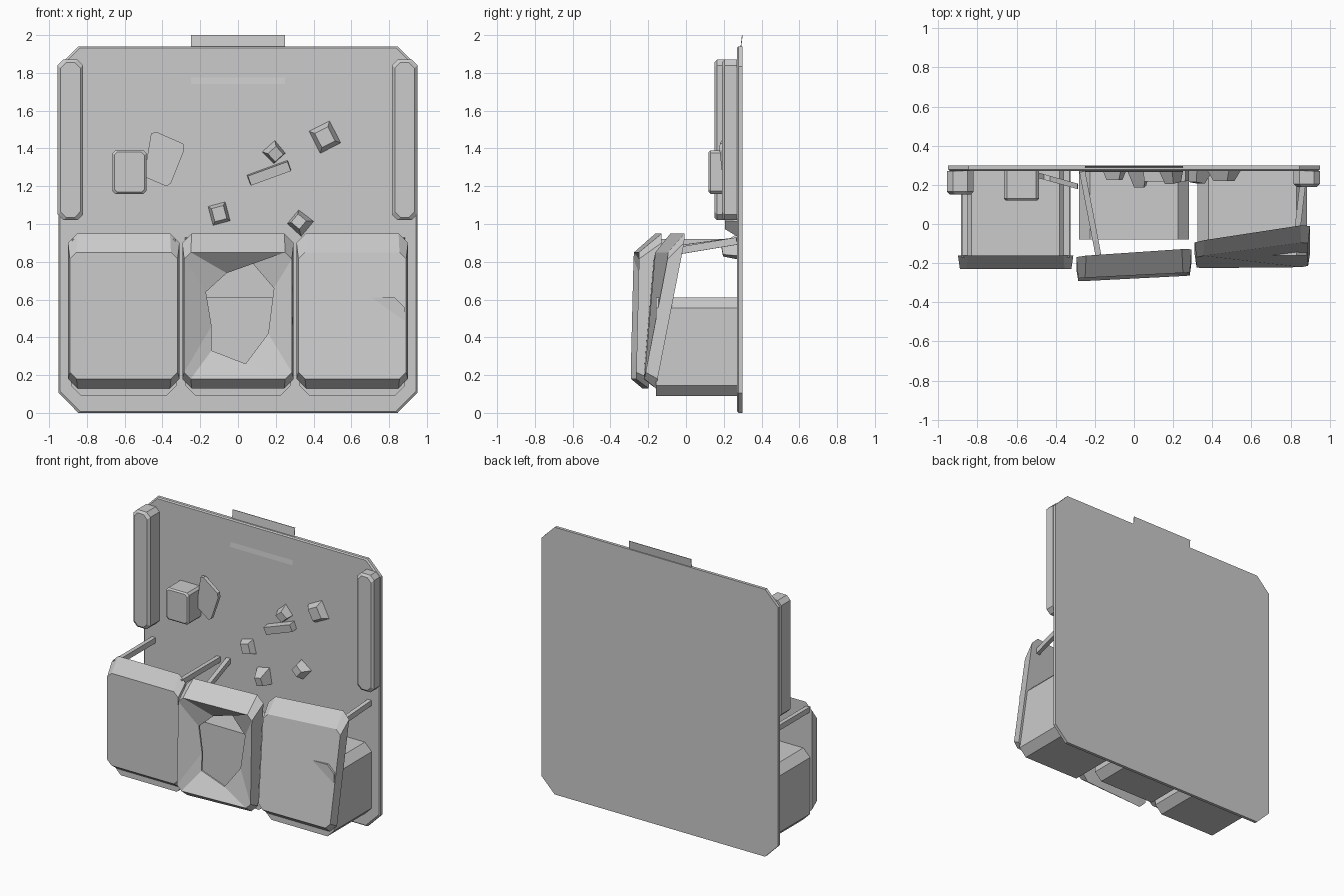
import bpy, bmesh, math
from mathutils import Vector, Matrix

old = bpy.data.objects.get("Cube")
if old:
    bpy.data.objects.remove(old, do_unlink=True)

COLOUR = (0.6, 0.6, 0.6, 1)
grey = bpy.data.materials.new("plain_grey")
grey.use_nodes = True
grey.diffuse_color = COLOUR
grey.node_tree.nodes["Principled BSDF"].inputs["Base Color"].default_value = COLOUR

WALL = 0.27  # front face of the board


def finish(name, bm):
    bmesh.ops.recalc_face_normals(bm, faces=bm.faces)
    mesh = bpy.data.meshes.new(name)
    bm.to_mesh(mesh)
    bm.free()
    mesh.materials.append(grey)
    obj = bpy.data.objects.new(name, mesh)
    bpy.context.collection.objects.link(obj)
    return obj


def octagon(x0, x1, z0, z1, c):
    """Rectangle with cut corners, as (x, z) pairs."""
    return [(x1, z0 + c), (x1, z1 - c), (x1 - c, z1), (x0 + c, z1),
            (x0, z1 - c), (x0, z0 + c), (x0 + c, z0), (x1 - c, z0)]


def loft(name, rings, closed=False):
    """Bridge equal rings of points; cap the ends, or join last to first."""
    bm = bmesh.new()
    vs = [[bm.verts.new(p) for p in ring] for ring in rings]
    pairs = list(zip(vs, vs[1:]))
    if closed:
        pairs.append((vs[-1], vs[0]))
    else:
        bm.faces.new(vs[0])
        bm.faces.new(vs[-1])
    n = len(vs[0])
    for a, b in pairs:
        for i in range(n):
            j = (i + 1) % n
            bm.faces.new((a[i], a[j], b[j], b[i]))
    return finish(name, bm)


def at_depth(outline, y):
    return [(x, y, z) for x, z in outline]


def slab(name, x0, x1, z0, z1, cut, back, front, bevel):
    """Cut-corner block with a bevelled front edge."""
    outer = octagon(x0, x1, z0, z1, cut)
    inner = octagon(x0 + bevel, x1 - bevel, z0 + bevel, z1 - bevel, cut)
    return loft(name, [at_depth(outer, back), at_depth(outer, front + bevel),
                       at_depth(inner, front)])


def lid_rings(cx, back, front):
    """Back and front outlines; depth functions take side (-1..1) and height (0..1)."""
    def place(outline, depth):
        return [(x, depth((x - cx) / 0.295, (z - 0.13) / 0.82), z) for x, z in outline]
    rim = octagon(cx - 0.295, cx + 0.295, 0.13, 0.95, 0.05)
    face = octagon(cx - 0.285, cx + 0.285, 0.18, 0.85, 0.035)
    return place(rim, back), place(face, front)


def bar(name, start, end, width):
    a, b = Vector(start), Vector(end)
    d = b - a
    bm = bmesh.new()
    bmesh.ops.create_cube(bm, size=1)
    bm.transform(Matrix.Translation((a + b) / 2) @ d.to_track_quat('Y', 'Z').to_matrix().to_4x4()
                 @ Matrix.Diagonal((width, d.length, width * 1.3, 1)))
    return finish(name, bm)


def chunk(name, x, z, w, h, depth, turn, taper, tilt=0):
    """Tapered rubble block stuck on the board."""
    bm = bmesh.new()
    bmesh.ops.create_cube(bm, size=1)
    for v in bm.verts:
        if v.co.y < 0:
            v.co.x *= taper
            v.co.z *= taper
    bm.transform(Matrix.Translation((x, WALL - depth / 2 + 0.01, z))
                 @ Matrix.Rotation(math.radians(-turn), 4, 'Y')
                 @ Matrix.Rotation(math.radians(tilt), 4, 'X')
                 @ Matrix.Diagonal((w, depth, h, 1)))
    return finish(name, bm)


# Back board and the leaning tab on its top edge
slab("back_board", -0.95, 0.95, 0, 1.94, 0.105, 0.30, WALL, 0.008)
loft("top_tab", [[(x, y + off, z) for x, y, z in
                  [(-0.25, 0.266, 1.74), (0.25, 0.266, 1.74),
                   (0.25, 0.296, 2.0), (-0.25, 0.296, 2.0)]] for off in (0, 0.004)])

# Side pads
slab("right_pad", -0.955, -0.82, 1.02, 1.87, 0.03, WALL, 0.15, 0.015)
slab("left_pad", 0.815, 0.95, 1.02, 1.87, 0.03, WALL, 0.19, 0.015)

# Three bins
for name, cx, front in (("right_bin", -0.605, -0.16), ("middle_bin", 0, -0.08),
                        ("left_bin", 0.605, -0.16)):
    outline = octagon(cx - 0.28, cx + 0.28, 0.09, 0.61, 0.055)
    loft(name, [at_depth(outline, WALL), at_depth(outline, front)])

# Closed lid, and the lid that is twisted back at one top corner
loft("right_lid", lid_rings(-0.605, lambda s, t: -0.16, lambda s, t: -0.23))
loft("left_lid", lid_rings(0.605, lambda s, t: -0.16 + t * (0.115 + 0.045 * s),
                           lambda s, t: -0.23 + t * (0.115 + 0.045 * s)))

# Broken middle lid, dented in around a ragged hole
back, face = lid_rings(0, lambda s, t: -0.215 + 0.07 * t + 0.02 * s,
                       lambda s, t: -0.28 + 0.02 * t + 0.015 * s)
hole = [(0.16, 0.42), (0.19, 0.66), (0.07, 0.80), (-0.06, 0.74),
        (-0.17, 0.64), (-0.14, 0.46), (-0.14, 0.33), (0.04, 0.26)]
torn = [(x, -0.225 + 0.04 * z + 0.05 * x, z) for x, z in hole]
torn_back = [(x, y + 0.012, z) for x, y, z in torn]
loft("middle_lid", [back, face, torn, torn_back], closed=True)

# Hinge arms
bar("right_arm_outer", (-0.865, WALL, 0.90), (-0.865, -0.17, 0.90), 0.03)
bar("right_arm_inner", (-0.345, WALL, 0.90), (-0.345, -0.17, 0.90), 0.03)
bar("middle_arm", (-0.265, WALL, 0.91), (-0.18, -0.17, 0.85), 0.03)
bar("left_arm", (0.87, WALL, 0.91), (0.835, -0.03, 0.86), 0.03)

# Control box and the bent plate beside it
slab("control_box", -0.665, -0.485, 1.16, 1.39, 0.015, WALL, 0.12, 0.01)
plate = [(-0.46, 1.48), (-0.43, 1.487), (-0.29, 1.425), (-0.285, 1.39),
         (-0.355, 1.215), (-0.38, 1.20), (-0.485, 1.245), (-0.495, 1.27)]
loft("bent_plate", [[(x, 0.235 - 0.28 * (x + 0.49) + off, z) for x, z in plate]
                    for off in (0, 0.028)])

# Rubble on the board
chunk("rubble_large", 0.46, 1.46, 0.13, 0.14, 0.06, 27, 0.6)
chunk("rubble_upper", 0.195, 1.375, 0.09, 0.09, 0.07, 42, 0.65, 10)
chunk("rubble_plank", 0.165, 1.27, 0.23, 0.055, 0.06, 20, 0.97, 6)
chunk("rubble_middle", -0.10, 1.055, 0.10, 0.11, 0.055, 15, 0.65)
chunk("rubble_side", 0.325, 1.01, 0.105, 0.105, 0.07, 50, 0.55, -8)
chunk("rubble_low", 0.03, 0.87, 0.10, 0.12, 0.09, 12, 0.5, 10)
